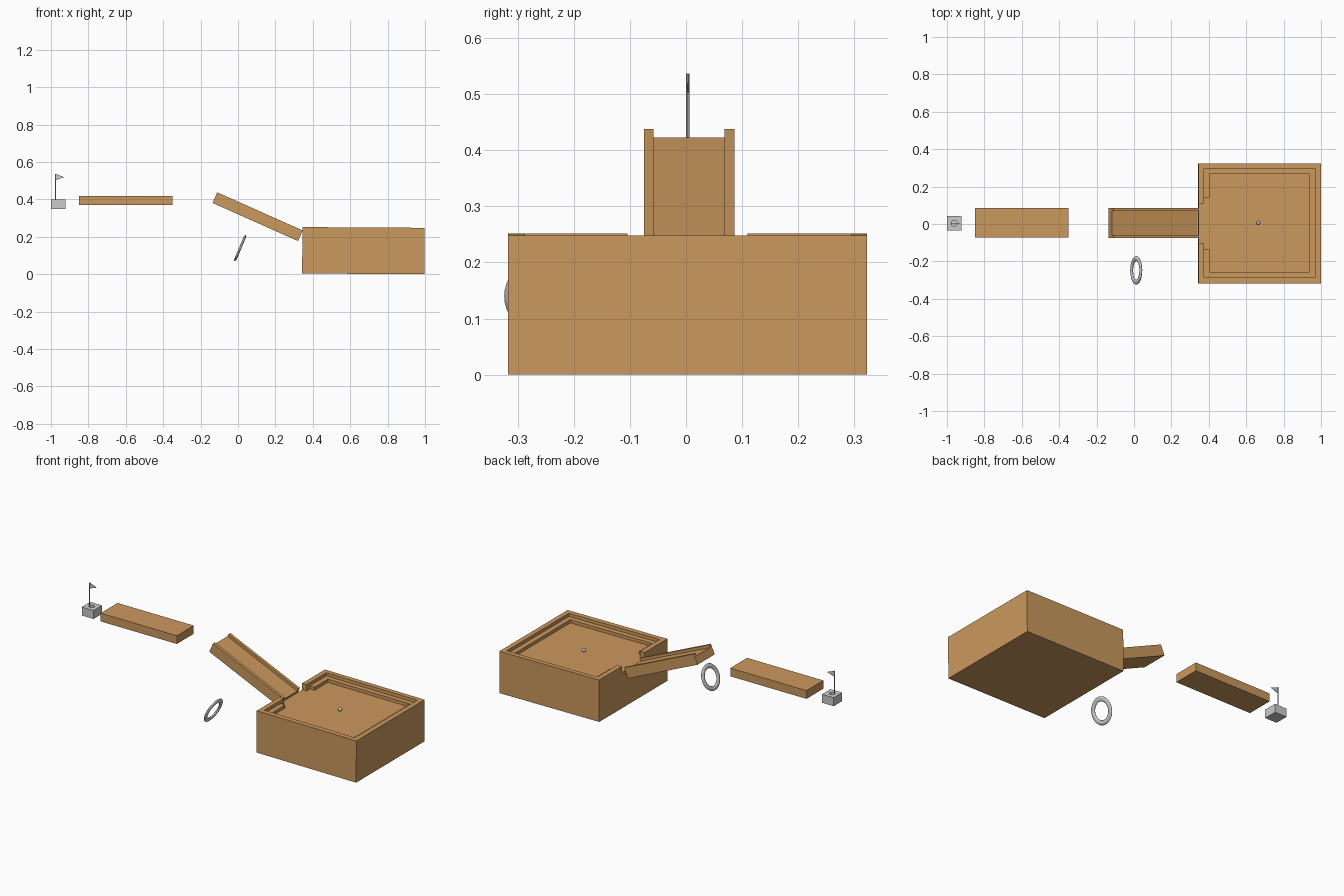
import bpy, bmesh, math

if "Cube" in bpy.data.objects:
    bpy.data.objects.remove(bpy.data.objects["Cube"])


def material(name, rgb):
    m = bpy.data.materials.new(name)
    m.diffuse_color = (*rgb, 1)
    m.use_nodes = True
    m.node_tree.nodes["Principled BSDF"].inputs["Base Color"].default_value = m.diffuse_color
    return m


WOOD = material("wood", (0.60, 0.315, 0.11))
GREY = material("light grey", (0.60, 0.60, 0.60))


def finish(name, bm, mat, smooth=False):
    bmesh.ops.recalc_face_normals(bm, faces=bm.faces)
    me = bpy.data.meshes.new(name)
    bm.to_mesh(me)
    bm.free()
    me.materials.append(mat)
    for p in me.polygons:
        p.use_smooth = smooth
    ob = bpy.data.objects.new(name, me)
    bpy.context.collection.objects.link(ob)
    return ob


def box(name, x, y, z, mat):
    bm = bmesh.new()
    bmesh.ops.create_cube(bm, size=1)
    for v in bm.verts:
        v.co = [(r[0] + r[1]) / 2 + c * (r[1] - r[0]) for r, c in zip((x, y, z), v.co)]
    return finish(name, bm, mat)


def cylinder(name, loc, r, h, sides, mat):
    bm = bmesh.new()
    bmesh.ops.create_cone(bm, cap_ends=True, segments=sides, radius1=r, radius2=r, depth=h)
    bmesh.ops.translate(bm, verts=bm.verts, vec=loc)
    return finish(name, bm, mat)


def prism(name, pts, place, offset, mat):
    """Extrude a closed profile; place maps (a, b) to 3D."""
    bm = bmesh.new()
    face = bm.faces.new([bm.verts.new(place(a, b)) for a, b in pts])
    new = bmesh.ops.extrude_face_region(bm, geom=[face])["geom"]
    bmesh.ops.translate(bm, verts=[g for g in new if isinstance(g, bmesh.types.BMVert)], vec=offset)
    return finish(name, bm, mat)


def cut(target, cutter):
    cutter.hide_render = True
    cutter.hide_viewport = True
    cutter.parent = target
    mod = target.modifiers.new(cutter.name, "BOOLEAN")
    mod.operation = "DIFFERENCE"
    mod.solver = "EXACT"
    mod.object = cutter


# Tray with a stepped recess and an opening facing the ramp
tray = box("tray", (0.343, 0.997), (-0.317, 0.323), (0, 0.248), WOOD)
cut(tray, box("rim_cutter", (0.372, 0.968), (-0.287, 0.295), (0.229, 0.3), WOOD))
cut(tray, box("floor_cutter", (0.402, 0.938), (-0.257, 0.266), (0.21, 0.31), WOOD))
cut(tray, box("ledge_gap_cutter", (0.372, 0.45), (-0.134, 0.141), (0.21, 0.32), WOOD))
cut(tray, box("opening_cutter", (0.30, 0.46), (-0.104, 0.110), (0.21, 0.33), WOOD))
tray.rotation_euler.y = 0.006
tray.location.z = 0.006

# Ramp: channel cross-section swept along its length, tilted down to the tray
channel = [(-0.075, -0.031), (0.086, -0.031), (0.086, 0.031), (0.069, 0.031),
           (0.069, 0.015), (-0.058, 0.015), (-0.058, 0.031), (-0.075, 0.031)]
ramp = prism("ramp", channel, lambda y, z: (-0.25, y, z), (0.5, 0, 0), WOOD)
ramp.location = (0.105, 0, 0.3075)
ramp.rotation_euler.y = math.radians(24)

# Floating plank
box("plank", (-0.85, -0.35), (-0.073, 0.085), (0.369, 0.418), WOOD)

# Goal block with a cup hole
block = box("goal_block", (-1.0, -0.923), (-0.036, 0.044), (0.35, 0.40), GREY)
cut(block, cylinder("cup_cutter", (-0.962, 0.004, 0.405), 0.016, 0.06, 16, GREY))

# Flag and pole
cylinder("flag_pole", (-0.976, 0.003, 0.456), 0.003, 0.162, 8, GREY)
prism("flag", [(-0.976, 0.537), (-0.930, 0.519), (-0.976, 0.502)],
      lambda x, z: (x, 0.0015, z), (0, 0.003, 0), GREY)

# Leaning flattened ring
bm = bmesh.new()
N, M = 40, 12
grid = []
for i in range(N):
    a = 2 * math.pi * i / N
    row = []
    for j in range(M):
        b = 2 * math.pi * j / M
        r = 0.0625 + 0.0135 * math.cos(b)
        row.append(bm.verts.new((r * math.cos(a), r * math.sin(a), 0.0065 * math.sin(b))))
    grid.append(row)
for i in range(N):
    for j in range(M):
        k, l = (i + 1) % N, (j + 1) % M
        bm.faces.new((grid[i][j], grid[k][j], grid[k][l], grid[i][l]))
ring = finish("ring", bm, GREY, True)
ring.location = (0.012, -0.248, 0.140)
ring.rotation_euler.y = math.radians(-67)

# Small ball resting on the tray floor
bm = bmesh.new()
bmesh.ops.create_uvsphere(bm, u_segments=12, v_segments=8, radius=0.0105)
ball = finish("ball", bm, GREY, True)
ball.location = (0.665, 0.006, 0.2225)
